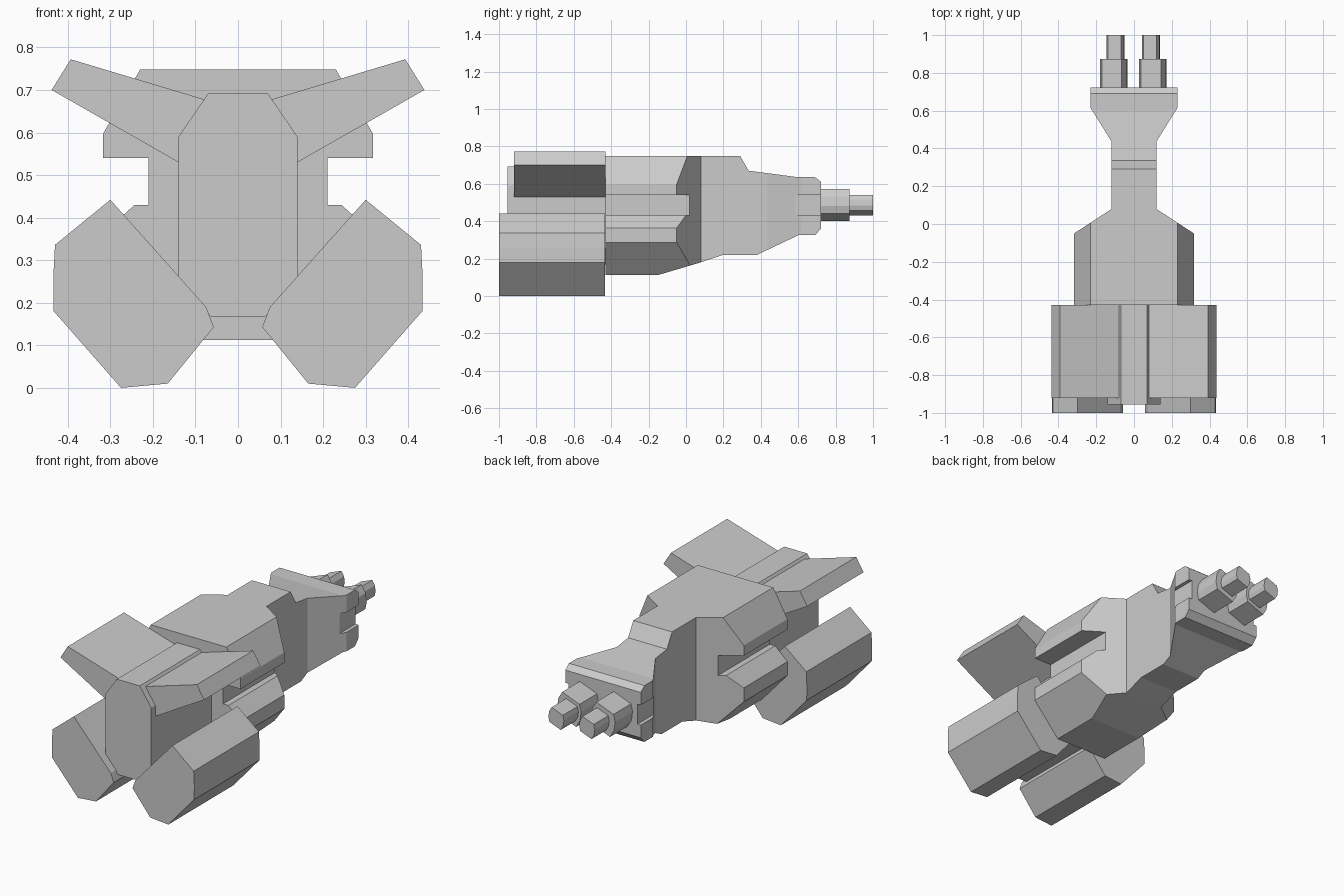
import bpy, bmesh
from mathutils import Vector

if "Cube" in bpy.data.objects:
    bpy.data.objects.remove(bpy.data.objects["Cube"])


def prism(name, pts, lo, hi, axis):
    """Extrude a 2D outline along an axis: x uses (y,z), y uses (x,z), z uses (x,y)."""
    place = {'x': lambda p, d: (d, p[0], p[1]),
             'y': lambda p, d: (p[0], d, p[1]),
             'z': lambda p, d: (p[0], p[1], d)}[axis]
    bm = bmesh.new()
    face = bm.faces.new([bm.verts.new(place(p, lo)) for p in pts])
    ext = bmesh.ops.extrude_face_region(bm, geom=[face])
    verts = [v for v in ext['geom'] if isinstance(v, bmesh.types.BMVert)]
    bmesh.ops.translate(bm, verts=verts, vec=Vector(place((0, 0), hi - lo)))
    bmesh.ops.recalc_face_normals(bm, faces=bm.faces)
    mesh = bpy.data.meshes.new(name)
    bm.to_mesh(mesh)
    bm.free()
    obj = bpy.data.objects.new(name, mesh)
    bpy.context.collection.objects.link(obj)
    return obj


def mirrored(half):
    """Close a right-hand half outline with its mirror image."""
    return half + [(-x, z) for x, z in reversed(half)]


# Main hull: side profile trimmed by its plan outline and cross-section
side = [(-.43, .748), (.29, .748), (.335, .67), (.6, .635), (.69, .635),
        (.722, .61), (.722, .36), (.69, .325), (.6, .325), (.38, .22),
        (.2, .22), (.08, .18), (-.15, .112), (-.43, .112)]
plan = mirrored([(.317, -.6), (.317, -.05), (.118, .08), (.118, .435),
                 (.23, .615), (.23, .9)])
section = mirrored([(.14, .09), (.16, .112), (.32, .29), (.32, .36),
                    (.243, .43), (.21, .43), (.21, .54), (.32, .54),
                    (.32, .592), (.23, .748), (.22, .765)])
hull = prism("main_hull", side, -.5, .5, 'x')
trims = [prism("plan_trim", plan, -.2, 1, 'z'),
         prism("section_trim", section, -.7, 1, 'y')]
for trim in trims:
    mod = hull.modifiers.new("trim", 'BOOLEAN')
    mod.operation = 'INTERSECT'
    mod.solver = 'EXACT'
    mod.object = trim
    trim.hide_render = True
shaped = bpy.data.meshes.new_from_object(
    hull.evaluated_get(bpy.context.evaluated_depsgraph_get()))
hull.modifiers.clear()
hull.data = shaped
for trim in trims:
    bpy.data.objects.remove(trim)

# Central spine between the engines
spine = [(.07, .692), (.14, .59), (.14, .255), (.065, .168)]
prism("central_spine", mirrored(spine), -.955, -.42, 'y')

# Engine pods and wings on both sides
pod = [(.3, .442), (.43, .336), (.434, .26), (.433, .18), (.275, 0),
       (.165, .01), (.057, .143), (.075, .19)]
wing = [(.08, .678), (.393, .772), (.438, .7), (.14, .53), (.05, .53)]
for name, s in (("right", 1), ("left", -1)):
    prism(name + "_engine_pod", [(s * x, z) for x, z in pod], -1, -.432, 'y')
    prism(name + "_wing", [(s * x, z) for x, z in wing], -.92, -.43, 'y')

# Twin guns: wide housing and thinner barrel
ring = [(-.063, .045), (.042, .085), (.066, .045), (.073, -.005),
        (.063, -.045), (-.042, -.085), (-.066, -.045), (-.073, .005)]
for name, cx, bx in (("left", -.107, -.097), ("right", .1, .091)):
    prism(name + "_gun_housing", [(cx + x, .486 + z) for x, z in ring],
          .7, .874, 'y')
    prism(name + "_gun_barrel", [(bx + .65 * x, .486 + .65 * z) for x, z in ring],
          .86, 1, 'y')
